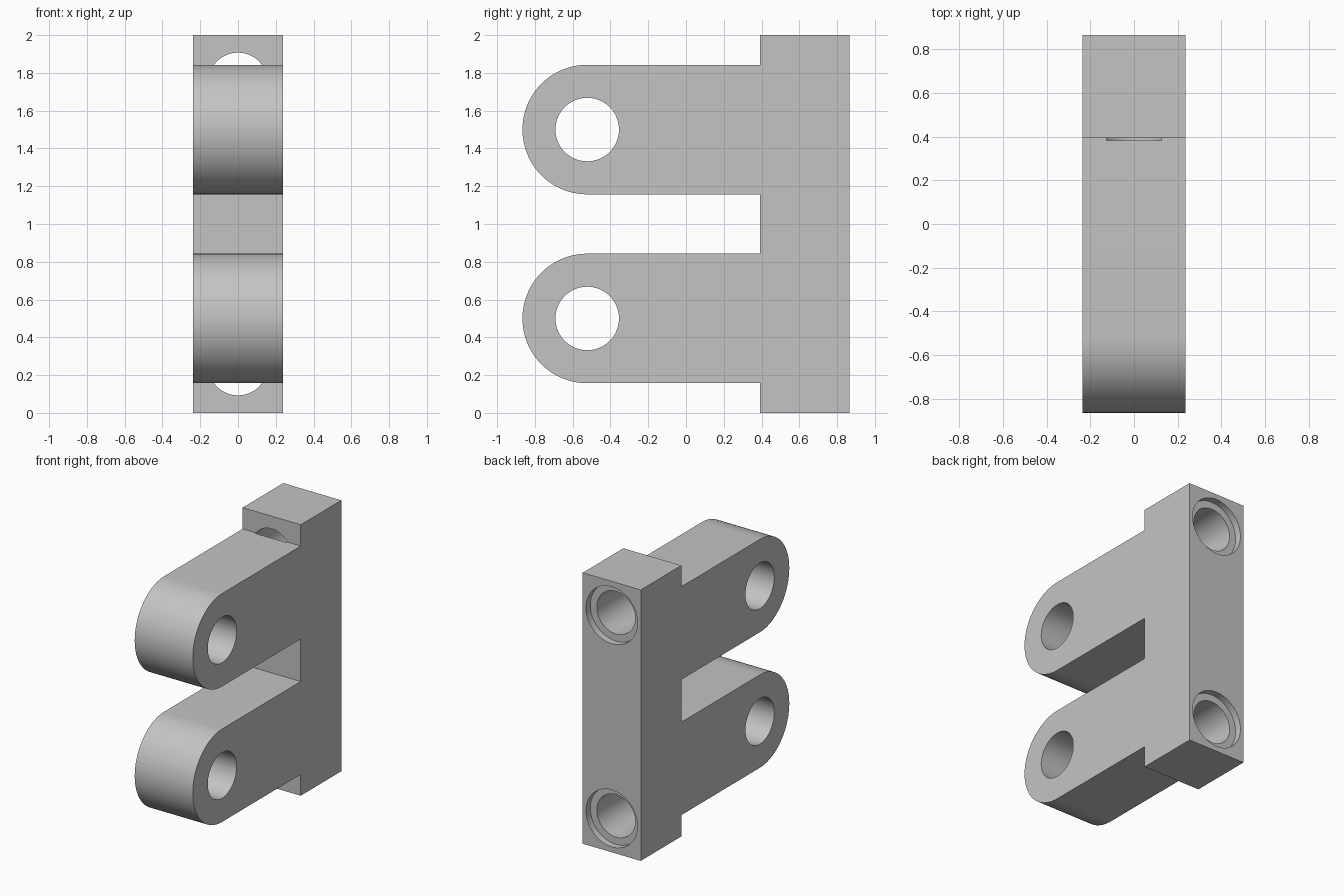
import bpy, bmesh
from math import pi, sin, cos
from mathutils import Matrix

cube = bpy.data.objects.get("Cube")
if cube:
    bpy.data.objects.remove(cube, do_unlink=True)

HALF_X = 0.237                    # half thickness of the whole bracket
BACK, STEP = 0.866, 0.393         # rear and front of the mounting plate
PIVOT_Y, ARM_R, PIN_R = -0.523, 0.343, 0.168
SEGMENTS = 96

steel = bpy.data.materials.new("plain grey")
steel.use_nodes = True
grey = (0.55, 0.55, 0.55, 1)
steel.diffuse_color = grey
steel.node_tree.nodes["Principled BSDF"].inputs["Base Color"].default_value = grey


def add_object(name, bm):
    mesh = bpy.data.meshes.new(name)
    bmesh.ops.recalc_face_normals(bm, faces=bm.faces)
    bm.to_mesh(mesh)
    bm.free()
    mesh.materials.append(steel)
    obj = bpy.data.objects.new(name, mesh)
    bpy.context.collection.objects.link(obj)
    return obj


def arm_outline(z):
    """Rounded arm from its lower root, around the nose, to its upper root."""
    steps = SEGMENTS // 2
    nose = [(PIVOT_Y - ARM_R * sin(pi * i / steps), z - ARM_R * cos(pi * i / steps))
            for i in range(steps + 1)]
    return [(STEP, z - ARM_R)] + nose + [(STEP, z + ARM_R)]


# Body: plate and two arms as one extruded side profile
profile = [(BACK, 0), (STEP, 0)] + arm_outline(0.5) + arm_outline(1.5) + [(STEP, 2), (BACK, 2)]
bm = bmesh.new()
face = bm.faces.new([bm.verts.new((-HALF_X, y, z)) for y, z in profile])
side = bmesh.ops.extrude_face_region(bm, geom=[face])
bmesh.ops.translate(bm, vec=(2 * HALF_X, 0, 0),
                    verts=[v for v in side["geom"] if isinstance(v, bmesh.types.BMVert)])
body = add_object("clevis_bracket", bm)


def drill(axis, radius, start, end, across, z):
    """Cut a round hole along x or y between start and end."""
    bm = bmesh.new()
    bmesh.ops.create_cone(bm, cap_ends=True, segments=SEGMENTS,
                          radius1=radius, radius2=radius, depth=end - start)
    middle = (start + end) / 2
    if axis == "X":
        place = Matrix.Translation((middle, across, z)) @ Matrix.Rotation(pi / 2, 4, "Y")
    else:
        place = Matrix.Translation((across, middle, z)) @ Matrix.Rotation(pi / 2, 4, "X")
    bm.transform(place)
    cutter = add_object("drill_cutter", bm)
    cutter.hide_render = True
    cut = body.modifiers.new("hole", "BOOLEAN")
    cut.operation, cut.solver, cut.object = "DIFFERENCE", "EXACT", cutter
    bpy.ops.object.modifier_apply(modifier=cut.name)
    bpy.data.objects.remove(cutter, do_unlink=True)


bpy.ops.object.select_all(action="DESELECT")
bpy.context.view_layer.objects.active = body
body.select_set(True)

# Pin holes through the arms
for z in (0.5, 1.5):
    drill("X", PIN_R, -0.5, 0.5, PIVOT_Y, z)

# Bolt holes with a counterbore at the rear of the plate
for z in (0.25, 1.75):
    drill("Y", 0.157, STEP - 0.01, 1, 0, z)
    drill("Y", 0.21, BACK - 0.05, 1, 0, z)

bpy.ops.object.shade_smooth_by_angle(angle=pi / 6)
